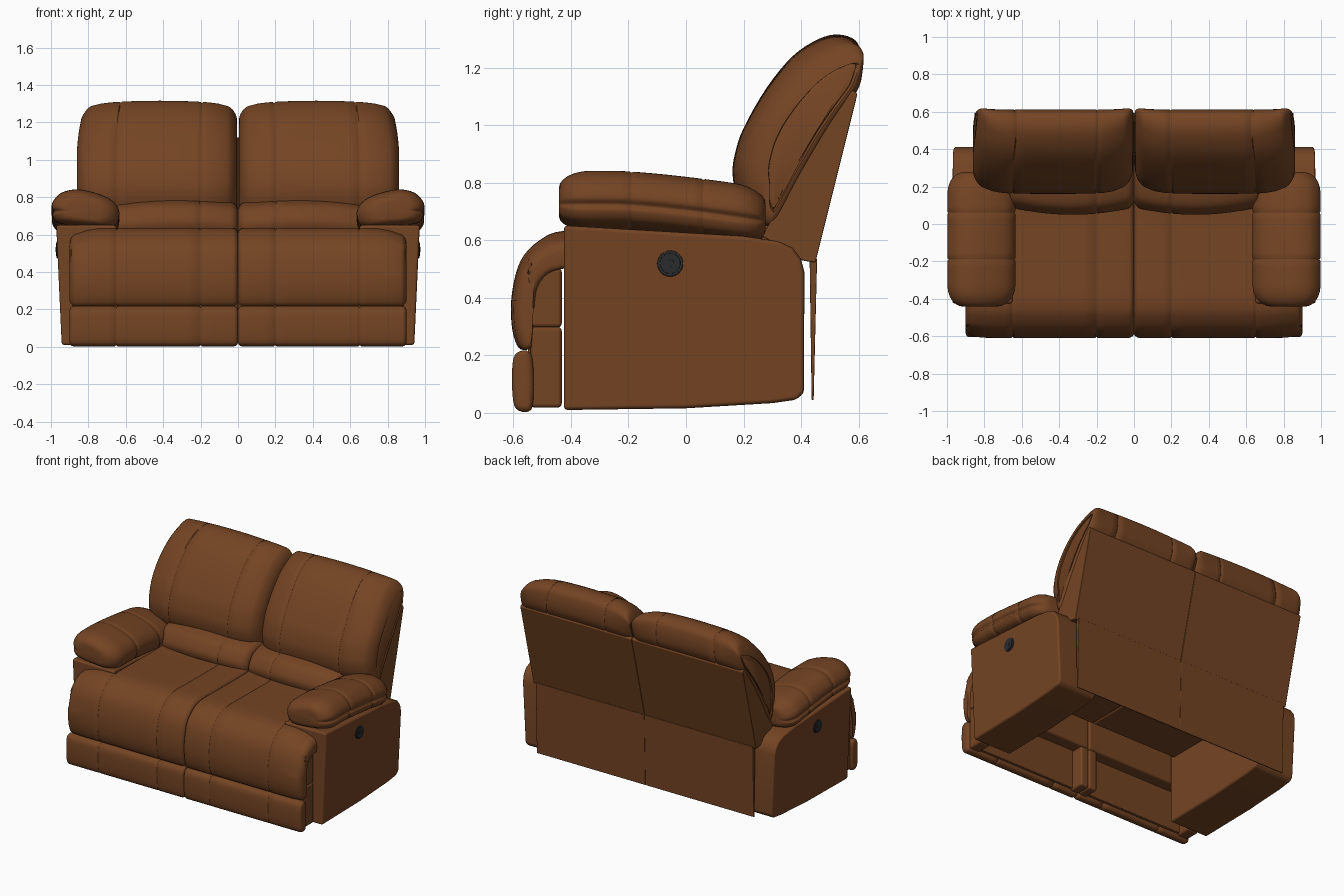
import bpy, bmesh, math
from mathutils import Vector

cube = bpy.data.objects.get("Cube")
if cube:
    bpy.data.objects.remove(cube, do_unlink=True)


def material(name, rgb):
    m = bpy.data.materials.new(name)
    m.use_nodes = True
    m.diffuse_color = (*rgb, 1)
    m.node_tree.nodes["Principled BSDF"].inputs["Base Color"].default_value = (*rgb, 1)
    return m


leather = material("brown leather", (0.175, 0.058, 0.017))
plastic = material("dark plastic", (0.022, 0.024, 0.027))


def clamp(t):
    return max(0.0, min(1.0, t))


def smooth_closed(points, steps=4):
    """Closed Catmull-Rom curve through the points."""
    p = [Vector(q) for q in points]
    n, out = len(p), []
    for i in range(n):
        a, b, c, d = p[i - 1], p[i], p[(i + 1) % n], p[(i + 2) % n]
        for s in range(steps):
            t = s / steps
            out.append(0.5 * (2 * b + (c - a) * t + (2 * a - 5 * b + 4 * c - d) * t ** 2
                              + (3 * b - a - 3 * c + d) * t ** 3))
    return out


def inward_normals(loop):
    n = len(loop)
    area = sum(loop[i - 1].cross(loop[i]) for i in range(n))
    side = 1 if area > 0 else -1
    normals = []
    for i in range(n):
        d = (loop[(i + 1) % n] - loop[i - 1]).normalized()
        normals.append(Vector((-d.y, d.x)) * side)
    return normals


def stations(start, end, radius, seams, piped):
    """Positions along the loft with the inset of the profile at each."""
    arc = [(radius * (1 - math.cos(t)), radius * (1 - math.sin(t)))
           for t in (i * math.pi / 12 for i in range(7))]
    if piped:
        arc = [(0.002, radius + 0.02), (0.009, radius + 0.01)] + arc
    middle = [(start + radius + (end - start - 2 * radius) * i / 14, 0) for i in range(1, 14)]
    middle = [m for m in middle if all(abs(m[0] - s) > 0.012 for s in seams)]
    for s in seams:
        middle += [(s - 0.007, 0), (s - 0.002, 0.005), (s + 0.002, 0.005), (s + 0.007, 0)]
    return ([(start + w, o) for w, o in arc] + sorted(middle)
            + [(end - w, o) for w, o in reversed(arc)])


def finish(bm, name, mat, bevel=0):
    bmesh.ops.recalc_face_normals(bm, faces=bm.faces)
    mesh = bpy.data.meshes.new(name)
    bm.to_mesh(mesh)
    bm.free()
    mesh.materials.append(mat)
    for f in mesh.polygons:
        f.use_smooth = True
    ob = bpy.data.objects.new(name, mesh)
    bpy.context.collection.objects.link(ob)
    if bevel:
        b = ob.modifiers.new("soft edges", "BEVEL")
        b.width, b.segments, b.harden_normals = bevel, 3, True
    else:
        bpy.ops.object.select_all(action="DESELECT")
        ob.select_set(True)
        bpy.context.view_layer.objects.active = ob
        bpy.ops.object.shade_smooth_by_angle(angle=math.radians(50))
    ob.modifiers.new("both sides", "MIRROR").use_mirror_merge = False


def loft(name, loop, sections, axis="x", warp=None, by_scale=0, bevel=0):
    """Sweep a profile along x (profile in y, z) or along y (profile in x, z)."""
    bm = bmesh.new()
    normals = inward_normals(loop)
    centre = sum(loop, Vector((0, 0))) / len(loop)
    rings = []
    for w, inset in sections:
        ring = []
        for p, nrm in zip(loop, normals):
            q = p.lerp(centre, inset * by_scale) if by_scale else p + nrm * inset
            co = Vector((w, q.x, q.y)) if axis == "x" else Vector((q.x, w, q.y))
            ring.append(bm.verts.new(warp(co) if warp else co))
        rings.append(ring)
    n = len(loop)
    for a, b in zip(rings, rings[1:]):
        for i in range(n):
            bm.faces.new((a[i - 1], a[i], b[i], b[i - 1]))
    bm.faces.new(rings[0])
    bm.faces.new(rings[-1])
    finish(bm, name, leather, bevel)


def cushion(name, points, start, end, radius, seams=(), piped=False, **kw):
    loft(name, smooth_closed(points), stations(start, end, radius, seams, piped), **kw)


def panel(name, points, start, end, bevel, warp=None):
    loft(name, [Vector(p) for p in points], [(start, 0), (end, 0)], warp=warp, bevel=bevel)


SEAMS = (0.2, 0.65)


# Back cushions: arched top, corners rounded off, narrower towards the head
def back_warp(c):
    top = clamp((c.z - 1.0) / 0.3)
    d = abs(c.x - 0.434) / 0.428
    depth = 0.29 + (c.z - 0.66) * 0.6 - c.y
    c.y += 0.075 * clamp(depth / 0.15) * d ** 6 - 0.02 * clamp(-depth / 0.04) * d ** 8
    c.z -= top * (0.02 * d ** 2 + 0.035 * d ** 8)
    c.x *= 1 - 0.035 * top ** 2
    return c


cushion("back_cushion",
        [(0.162, 0.83), (0.17, 0.9), (0.2, 0.99), (0.28, 1.13), (0.37, 1.24), (0.46, 1.3),
         (0.53, 1.316), (0.59, 1.295), (0.61, 1.24), (0.611, 1.17), (0.594, 1.122),
         (0.555, 1.06), (0.42, 0.83), (0.33, 0.66), (0.24, 0.67), (0.18, 0.75)],
        0.006, 0.862, 0.05, SEAMS, True, warp=back_warp)


# Lumbar cushions, bowed forward and lower at the ends
def lumbar_warp(c):
    bow = ((c.x - 0.33) / 0.33) ** 2
    c.y += 0.04 * bow
    c.z -= 0.02 * bow
    return c


cushion("lumbar_cushion",
        [(0.05, 0.66), (0.068, 0.72), (0.12, 0.768), (0.25, 0.785), (0.31, 0.68),
         (0.22, 0.58), (0.09, 0.6)],
        0.0, 0.68, 0.04, (0.2,), warp=lumbar_warp)


# Seat flowing over the front into the upper leg rest, outer corners rounded
def seat_warp(c):
    outer = clamp((c.x - 0.72) / 0.18)
    if c.z > 0.4:
        c.z -= 0.045 * outer ** 2
    if c.y < -0.55:
        c.y += 0.02 * outer ** 4
    return c


cushion("seat_and_leg_rest",
        [(0.2, 0.63), (0.0, 0.632), (-0.2, 0.634), (-0.42, 0.634), (-0.51, 0.6), (-0.575, 0.53),
         (-0.605, 0.42), (-0.607, 0.31), (-0.588, 0.235), (-0.56, 0.22), (-0.535, 0.25),
         (-0.525, 0.4), (-0.505, 0.49), (-0.43, 0.535), (-0.2, 0.54), (0.2, 0.54)],
        0.0, 0.9, 0.03, SEAMS, warp=seat_warp)
cushion("lower_leg_rest",
        [(-0.6, 0.19), (-0.57, 0.217), (-0.54, 0.205), (-0.53, 0.15), (-0.53, 0.05),
         (-0.54, 0.01), (-0.57, 0.004), (-0.597, 0.025), (-0.605, 0.1)],
        0.0, 0.9, 0.022, SEAMS)


def box_profile(y0, y1, z0, z1):
    return [(y0, z0), (y1, z0), (y1, z1), (y0, z1)]


# Block behind the upper leg rest, returns at both ends of the lower one, and the seat base
panel("upper_leg_rest_block", box_profile(-0.54, -0.432, 0.297, 0.505), 0.0, 0.885, 0.015)
for start, end, place in ((0.0, 0.065, "inner"), (0.8, 0.885, "outer")):
    panel(f"lower_{place}_return", box_profile(-0.54, -0.432, 0.018, 0.3), start, end, 0.015)
panel("lower_leg_rest_backing", box_profile(-0.55, -0.515, 0.03, 0.35), 0.03, 0.85, 0.005)
panel("seat_base", box_profile(-0.4, 0.24, 0.46, 0.58), 0.0, 0.67, 0.015)


# Side bases, leaning outward to the top
def side_warp(c):
    if c.x > 0.8:
        c.x += 0.03 * c.z / 0.65
    return c


panel("side_base",
      [(-0.425, 0.01), (0.0, 0.016), (0.3, 0.034), (0.385, 0.046), (0.41, 0.07), (0.412, 0.49),
       (0.4, 0.535), (0.37, 0.575), (0.32, 0.597), (0.2, 0.615), (-0.425, 0.652)],
      0.65, 0.942, 0.014, side_warp)


# Padded armrests with a welt along the outer side, sloping down to the back
def arm_warp(c):
    c.z -= 0.055 * clamp((c.y + 0.25) / 0.5) ** 1.4
    return c


cushion("armrest",
        [(0.635, 0.7), (0.642, 0.745), (0.68, 0.788), (0.76, 0.823), (0.86, 0.842),
         (0.94, 0.826), (0.985, 0.785), (0.997, 0.748), (0.984, 0.725), (0.994, 0.705),
         (0.97, 0.668), (0.9, 0.65), (0.8, 0.64), (0.7, 0.634), (0.652, 0.655)],
        -0.442, 0.277, 0.11, (-0.19, 0.06), axis="y", warp=arm_warp, by_scale=4.8)

# Back shell and the thin skirt below it
panel("back_shell",
      [(0.265, 0.615), (0.405, 0.53), (0.45, 0.523), (0.596, 1.108), (0.585, 1.122), (0.548, 1.11)],
      0.0, 0.852, 0.005)
panel("back_skirt", [(0.437, 0.045), (0.444, 0.045), (0.456, 0.535), (0.43, 0.535)],
      0.0, 0.83, 0.002)

# Recliner release: rim, dish and centre button on both outer sides
for name, radius, x in (("release_rim", 0.048, 0.963), ("release_dish", 0.038, 0.966),
                        ("release_button", 0.014, 0.969)):
    bm = bmesh.new()
    bmesh.ops.create_cone(bm, cap_ends=True, segments=32, radius1=radius, radius2=radius * 0.92,
                          depth=0.014)
    for v in bm.verts:
        v.co = Vector((x + v.co.z, v.co.x - 0.055, v.co.y + 0.52))
    finish(bm, name, plastic)
